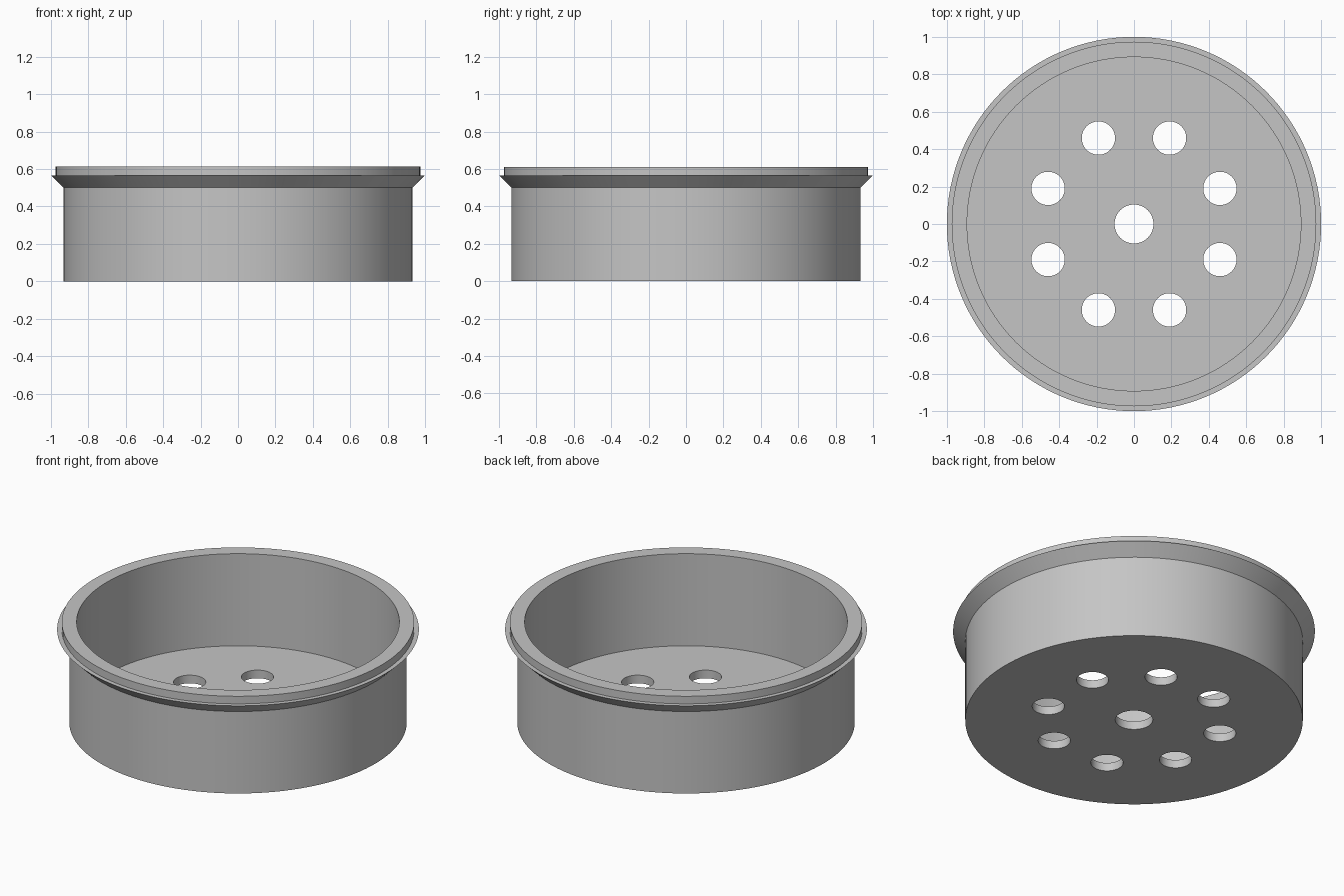
import bpy, bmesh
from math import cos, sin, tau

SEGMENTS = 128

cube = bpy.data.objects.get("Cube")
if cube:
    bpy.data.objects.remove(cube, do_unlink=True)

grey = bpy.data.materials.new("plain grey")
grey.use_nodes = True
colour = (0.56, 0.56, 0.56, 1)
grey.diffuse_color = colour
grey.node_tree.nodes["Principled BSDF"].inputs["Base Color"].default_value = colour


def lathe(bm, profile, centre=(0, 0), segments=SEGMENTS):
    """Turn a (radius, height) profile about a vertical axis and cap both ends."""
    rings = []
    for r, z in profile:
        rings.append([bm.verts.new((centre[0] + r * cos(tau * i / segments),
                                    centre[1] + r * sin(tau * i / segments), z))
                      for i in range(segments)])
    for low, high in zip(rings, rings[1:]):
        for i in range(segments):
            j = (i + 1) % segments
            bm.faces.new((low[i], low[j], high[j], high[i]))
    bm.faces.new(rings[0][::-1])
    bm.faces.new(rings[-1])


def make_object(name, bm):
    bmesh.ops.recalc_face_normals(bm, faces=bm.faces)
    mesh = bpy.data.meshes.new(name)
    bm.to_mesh(mesh)
    bm.free()
    mesh.materials.append(grey)
    obj = bpy.data.objects.new(name, mesh)
    bpy.context.collection.objects.link(obj)
    return obj


# Cup: outer wall, flared collar, stepped lip, inner wall and floor
bm = bmesh.new()
lathe(bm, [(0.933, 0), (0.933, 0.5), (1, 0.566), (0.974, 0.566),
           (0.974, 0.612), (0.892, 0.612), (0.892, 0.05)])
cup = make_object("drain_cup", bm)

# Drain holes: one in the centre, eight in a ring
bm = bmesh.new()
lathe(bm, [(0.104, -0.1), (0.104, 0.2)], segments=64)
for k in range(8):
    angle = tau * (k + 0.5) / 8
    lathe(bm, [(0.089, -0.1), (0.089, 0.2)],
          (0.497 * cos(angle), 0.497 * sin(angle)), 64)
cutter = make_object("hole_cutter", bm)
cutter.hide_render = True

cut = cup.modifiers.new("drain holes", 'BOOLEAN')
cut.operation = 'DIFFERENCE'
cut.solver = 'EXACT'
cut.object = cutter

# Apply the cut and shade the round walls smooth
bpy.ops.object.select_all(action='DESELECT')
bpy.context.view_layer.objects.active = cup
cup.select_set(True)
bpy.ops.object.modifier_apply(modifier=cut.name)
bpy.data.objects.remove(cutter, do_unlink=True)
bpy.ops.object.shade_smooth_by_angle(angle=0.5)
